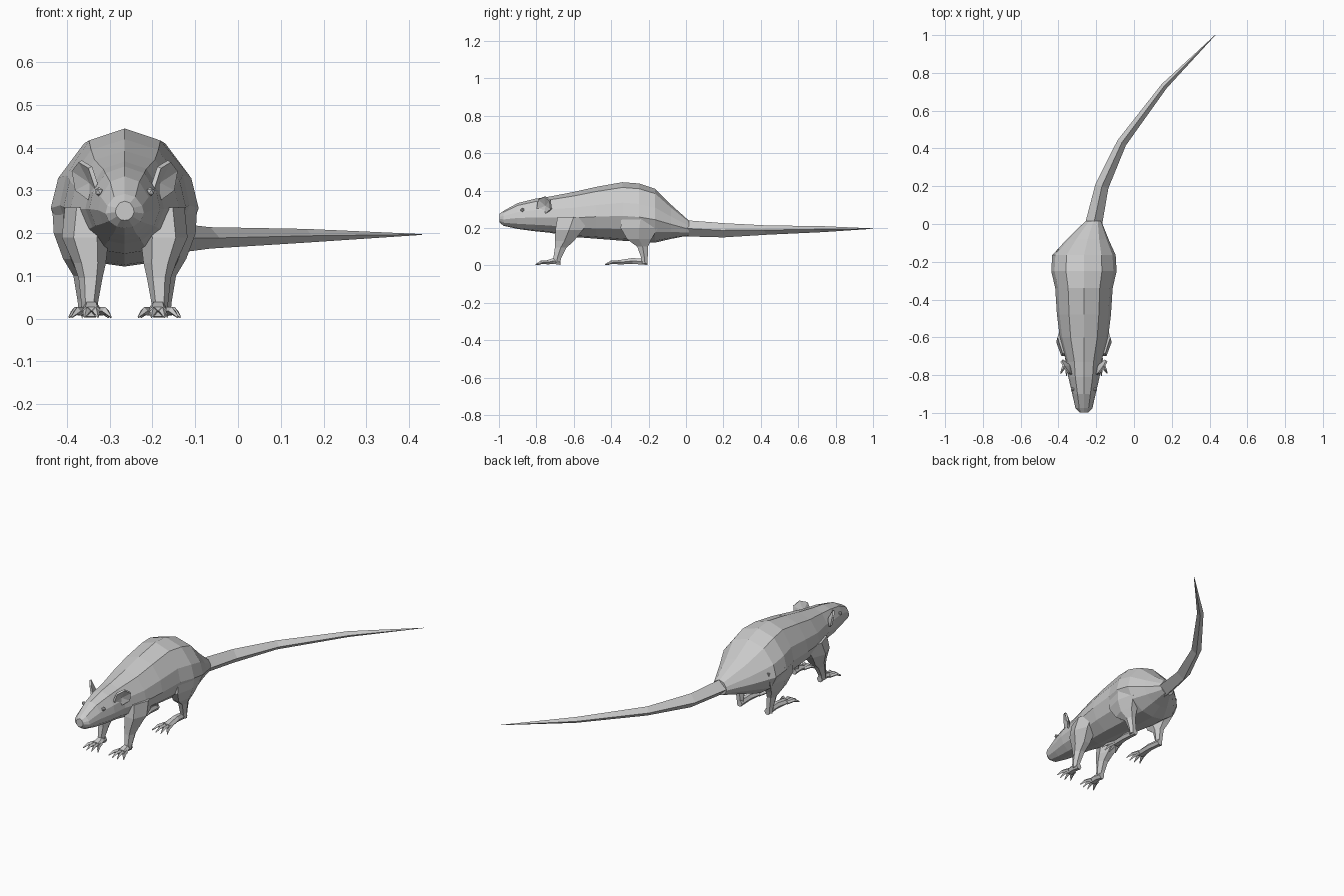
import bpy, bmesh
from math import sin, cos, pi
from mathutils import Vector

if "Cube" in bpy.data.objects:
    bpy.data.objects.remove(bpy.data.objects["Cube"])

CX = -0.265  # the body's centre line; parts are modelled relative to it


def finish(name, bm, mirror=False, solid=0):
    bmesh.ops.recalc_face_normals(bm, faces=bm.faces)
    me = bpy.data.meshes.new(name)
    bm.to_mesh(me)
    bm.free()
    ob = bpy.data.objects.new(name, me)
    ob.location.x = CX
    bpy.context.collection.objects.link(ob)
    if solid:
        ob.modifiers.new("Thickness", 'SOLIDIFY').thickness = solid
    if mirror:
        ob.modifiers.new("Mirror", 'MIRROR')
    return ob


def loft(bm, rings):
    """Skin a list of equal-length point rings and cap both ends."""
    loops = [[bm.verts.new(p) for p in r] for r in rings]
    n = len(loops[0])
    for a, b in zip(loops, loops[1:]):
        for i in range(n):
            j = (i + 1) % n
            bm.faces.new((a[i], a[j], b[j], b[i]))
    bm.faces.new(loops[0])
    bm.faces.new(loops[-1])


def tube(bm, path, n=4, turn=0.0):
    """Upright oval sections (x, y, z, radius, height radius) along a path."""
    pts = [Vector(p[:3]) for p in path]
    rings = []
    for k, p in enumerate(path):
        t = pts[min(k + 1, len(pts) - 1)] - pts[max(k - 1, 0)]
        side = Vector((-t.y, t.x, 0)).normalized()
        rings.append([pts[k] + side * (cos(2 * pi * i / n + turn) * p[3])
                      + Vector((0, 0, sin(2 * pi * i / n + turn) * p[4])) for i in range(n)])
    loft(bm, rings)


def leg(bm, path, n=6):
    """Flat sections (x, y, z, x radius, y radius) from hip to ankle."""
    loft(bm, [[(x + rx * cos(2 * pi * i / n), y + ry * sin(2 * pi * i / n), z)
               for i in range(n)] for x, y, z, rx, ry in path])


def foot(bm, x, heel, knuckle, tip):
    # sole
    tube(bm, [(x, heel, .018, .016, .018), (x, (heel + knuckle) / 2, .024, .021, .018),
              (x, knuckle, .016, .028, .013)], 6)
    # toes fanning out, each bent down to a claw point
    for k in range(4):
        f = (k - 1.5) / 1.5
        end = tip + .018 * abs(f)
        x0, x1 = x + .02 * f, x + .046 * f
        tube(bm, [(x0, knuckle + .015, .017, .009, .010),
                  ((x0 + x1) / 2, (knuckle + end) / 2, .018, .009, .009),
                  (x1, end, .004, .002, .003)], 4)


# body and head in one skin: y, half width, bottom, top, sideways shift
profile = [(0, 1), (.55, .82), (.9, .3), (1, -.15), (.82, -.6), (.42, -.93), (0, -1)]
outline = profile + [(-x, z) for x, z in profile[-2:0:-1]]
sections = [(-.998, .022, .23, .275, 0), (-.975, .045, .212, .292, 0), (-.90, .062, .195, .333, 0),
            (-.81, .083, .183, .356, 0), (-.73, .092, .175, .368, 0), (-.60, .128, .152, .393, 0),
            (-.48, .143, .143, .420, 0), (-.34, .152, .132, .445, 0), (-.25, .173, .126, .438, 0),
            (-.165, .168, .122, .410, 0), (-.08, .110, .142, .325, .02), (.015, .042, .160, .240, .05)]
bm = bmesh.new()
loft(bm, [[(s + w * px, y, (lo + hi) / 2 + (hi - lo) / 2 * pz) for px, pz in outline]
          for y, w, lo, hi, s in sections])
finish("body", bm)

# tail
bm = bmesh.new()
tube(bm, [(.045, -.03, .20, .046, .044), (.095, .2, .188, .036, .038), (.20, .43, .189, .026, .025),
          (.425, .73, .194, .017, .016), (.695, 1.0, .197, .001, .001)])
finish("tail", bm)

# front legs
bm = bmesh.new()
leg(bm, [(.085, -.60, .26, .055, .10), (.092, -.625, .19, .055, .085), (.082, -.65, .13, .038, .058),
         (.080, -.67, .095, .028, .036), (.082, -.688, .04, .020, .024), (.082, -.69, .015, .017, .02)])
foot(bm, .078, -.67, -.745, -.81)
finish("front_legs", bm, True)

# hind legs
bm = bmesh.new()
leg(bm, [(.115, -.24, .27, .055, .12), (.120, -.25, .20, .046, .115), (.108, -.25, .14, .036, .075),
         (.096, -.232, .10, .024, .033), (.090, -.222, .04, .020, .020), (.090, -.22, .01, .017, .017)])
foot(bm, .084, -.205, -.365, -.44)
finish("hind_legs", bm, True)

# ears: dished fans
bm = bmesh.new()
rim = [bm.verts.new(p) for p in [(.068, -.80, .30), (.085, -.79, .352), (.108, -.758, .366),
                                 (.124, -.73, .345), (.116, -.725, .30), (.082, -.755, .275)]]
hub = bm.verts.new((.083, -.752, .318))
for a, b in zip(rim, rim[1:] + rim[:1]):
    bm.faces.new((a, b, hub))
finish("ears", bm, True, .010)

# eyes
bm = bmesh.new()
bmesh.ops.create_icosphere(bm, subdivisions=1, radius=.011)
bmesh.ops.translate(bm, verts=bm.verts, vec=(.060, -.875, .297))
finish("eyes", bm, True)
